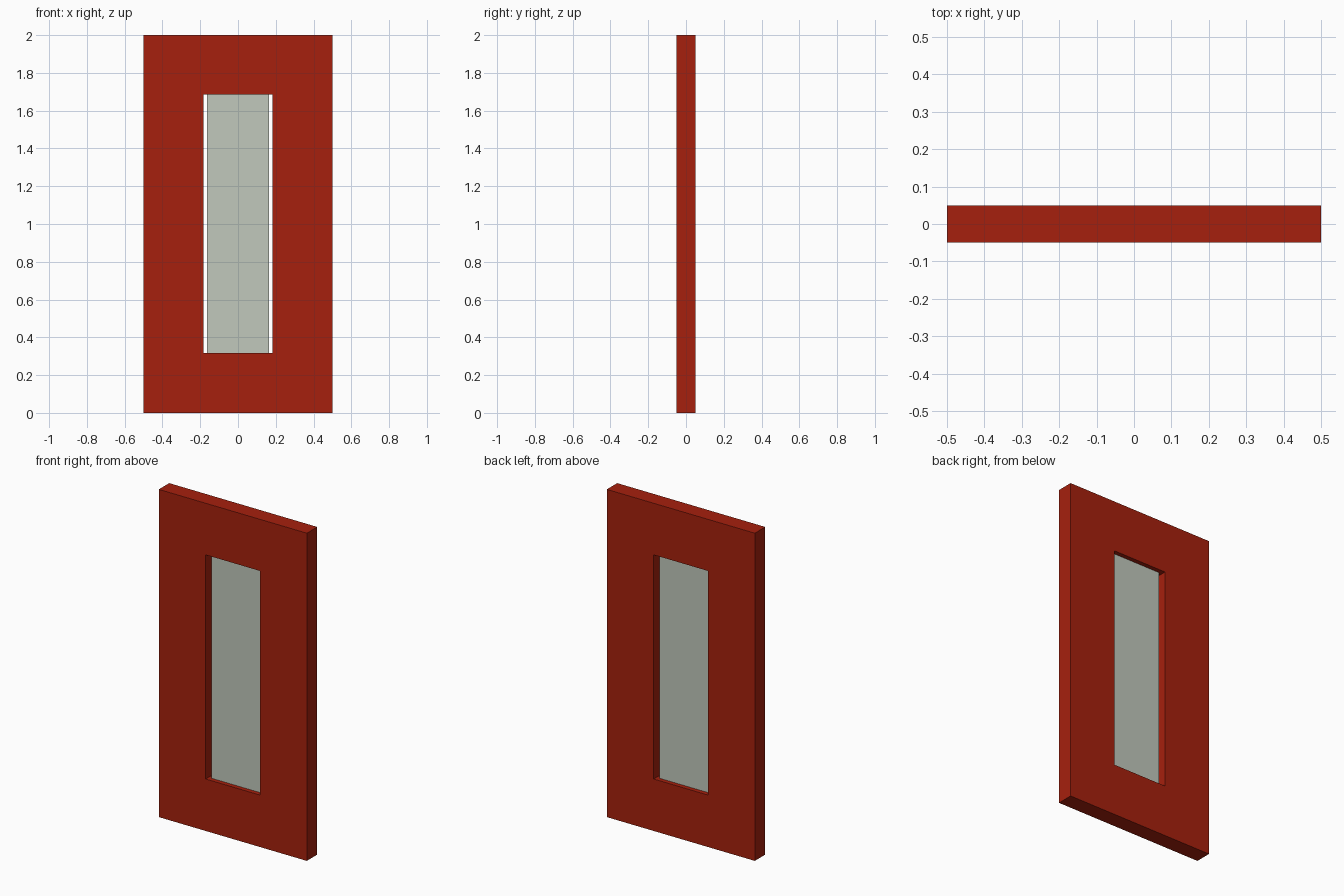
import bpy, bmesh
from mathutils import Vector

if "Cube" in bpy.data.objects:
    bpy.data.objects.remove(bpy.data.objects["Cube"])


def material(name, color):
    m = bpy.data.materials.new(name)
    m.diffuse_color = (*color, 1.0)
    m.use_nodes = True
    m.node_tree.nodes["Principled BSDF"].inputs["Base Color"].default_value = m.diffuse_color
    return m


def finish(name, bm, mat):
    bmesh.ops.recalc_face_normals(bm, faces=bm.faces)
    mesh = bpy.data.meshes.new(name)
    bm.to_mesh(mesh)
    bm.free()
    mesh.materials.append(mat)
    obj = bpy.data.objects.new(name, mesh)
    bpy.context.collection.objects.link(obj)
    return obj


def rectangle(bm, half_w, z0, z1, y):
    corners = ((-half_w, z0), (half_w, z0), (half_w, z1), (-half_w, z1))
    return [bm.verts.new((x, y, z)) for x, z in corners]


red = material("red paint", (0.381, 0.0144, 0.004))
glass = material("pale grey glass", (0.533, 0.578, 0.503))

OPEN_W, OPEN_Z0, OPEN_Z1 = 0.183, 0.317, 1.685

# Door frame: a rectangular slab with a through opening
bm = bmesh.new()
outer = [rectangle(bm, 0.5, 0, 2, y) for y in (-0.05, 0.05)]
inner = [rectangle(bm, OPEN_W, OPEN_Z0, OPEN_Z1, y) for y in (-0.05, 0.05)]
for a, b in ((outer[0], inner[0]), (outer[1], inner[1]),
             (outer[0], outer[1]), (inner[0], inner[1])):
    for i in range(4):
        j = (i + 1) % 4
        bm.faces.new((a[i], a[j], b[j], b[i]))
finish("door_frame", bm, red)

# Window pane: full height of the opening, small gap at each side
bm = bmesh.new()
bmesh.ops.create_cube(bm, size=1)
bmesh.ops.scale(bm, vec=Vector((0.326, 0.046, OPEN_Z1 - OPEN_Z0)), verts=bm.verts)
bmesh.ops.translate(bm, vec=Vector((0, 0, (OPEN_Z0 + OPEN_Z1) / 2)), verts=bm.verts)
finish("window_pane", bm, glass)
